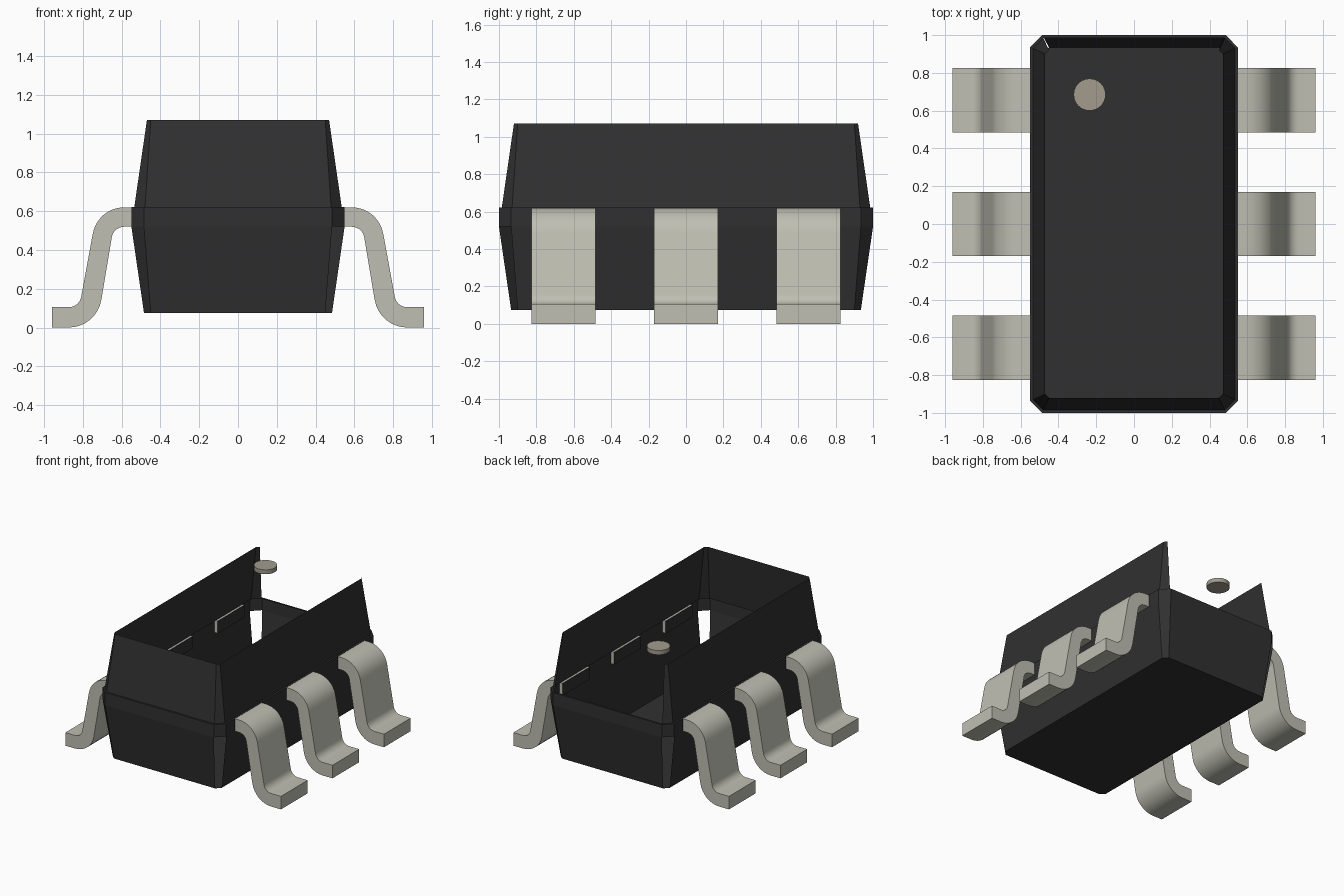
import bpy, bmesh, math

if "Cube" in bpy.data.objects:
    bpy.data.objects.remove(bpy.data.objects["Cube"], do_unlink=True)


def material(name, rgb):
    m = bpy.data.materials.new(name)
    m.use_nodes = True
    m.diffuse_color = (*rgb, 1)
    bsdf = m.node_tree.nodes["Principled BSDF"]
    bsdf.inputs["Base Color"].default_value = (*rgb, 1)
    bsdf.inputs["Roughness"].default_value = 0.6
    return m


BLACK = material("black_plastic", (0.03, 0.03, 0.03))
METAL = material("tinned_metal", (0.52, 0.52, 0.45))
DOT = material("marker_beige", (0.36, 0.33, 0.27))


def finish(name, bm, mats, smooth=False):
    me = bpy.data.meshes.new(name)
    bm.to_mesh(me)
    bm.free()
    ob = bpy.data.objects.new(name, me)
    bpy.context.collection.objects.link(ob)
    for m in mats:
        me.materials.append(m)
    if smooth:
        bpy.ops.object.select_all(action="DESELECT")
        ob.select_set(True)
        bpy.context.view_layer.objects.active = ob
        bpy.ops.object.shade_smooth_by_angle(angle=math.radians(30))
    return ob


# Body shell: chamfered rings (half width, half length, chamfer, height), open on top
def ring(bm, x, y, c, z):
    pts = [(x, c - y), (x, y - c), (x - c, y), (c - x, y),
           (-x, y - c), (-x, c - y), (c - x, -y), (x - c, -y)]
    return [bm.verts.new((px, py, z)) for px, py in pts]


bm = bmesh.new()
rings = [ring(bm, *r) for r in [
    (0.485, 0.935, 0.035, 0.075),
    (0.55, 1.0, 0.065, 0.52),
    (0.55, 1.0, 0.065, 0.622),
    (0.535, 0.985, 0.055, 0.622),
    (0.47, 0.92, 0.02, 1.07)]]
open_sides = {(0, 3), (0, 7), (3, 2)}  # two lower corners and the upper back wall
bm.faces.new(rings[0][::-1])
for i in range(4):
    a, b = rings[i], rings[i + 1]
    for k in range(8):
        if (i, k) not in open_sides:
            n = (k + 1) % 8
            bm.faces.new((a[k], a[n], b[n], b[k]))
finish("body_shell", bm, [BLACK])


# Gull-wing lead: two concentric bends joined by a sloping shank
def arc(cx, cz, r, a0, a1, n=8):
    return [(cx + r * math.cos(math.radians(a0 + (a1 - a0) * i / n)),
             cz + r * math.sin(math.radians(a0 + (a1 - a0) * i / n)))
            for i in range(n + 1)]


TILT = 9.3
upper = [(0.52, 0.62)] + arc(0.587, 0.455, 0.165, 90, TILT) \
    + arc(0.873, 0.17, 0.065, 180 + TILT, 270) + [(0.96, 0.105)]
lower = [(0.52, 0.52)] + arc(0.587, 0.455, 0.065, 90, TILT) \
    + arc(0.873, 0.17, 0.17, 180 + TILT, 270) + [(0.96, 0.0)]


def make_lead(name, side, y, half=0.17):
    bm = bmesh.new()
    rows = [[bm.verts.new((side * x, y + s * half, z))
             for (x, z), s in ((u, -1), (u, 1), (l, 1), (l, -1))]
            for u, l in zip(upper, lower)]
    for a, b in zip(rows, rows[1:]):
        for k in range(4):
            n = (k + 1) % 4
            bm.faces.new((a[k], a[n], b[n], b[k]))
    bm.faces.new(rows[-1])
    bm.faces.new(rows[0][::-1]).material_index = 1  # inner end is plastic-covered
    bmesh.ops.recalc_face_normals(bm, faces=bm.faces[:])
    return finish(name, bm, [METAL, BLACK], smooth=True)


for side, label in ((1, "left"), (-1, "right")):
    for y, place in ((-0.655, "front"), (0.0, "middle"), (0.655, "back")):
        make_lead(f"{label}_{place}_lead", side, y)

# Orientation marker disc
bm = bmesh.new()
bmesh.ops.create_cone(bm, cap_ends=True, segments=24, radius1=0.085,
                      radius2=0.085, depth=0.035)
bmesh.ops.translate(bm, verts=bm.verts[:], vec=(-0.235, 0.685, 1.0535))
finish("marker_disc", bm, [DOT], smooth=True)
